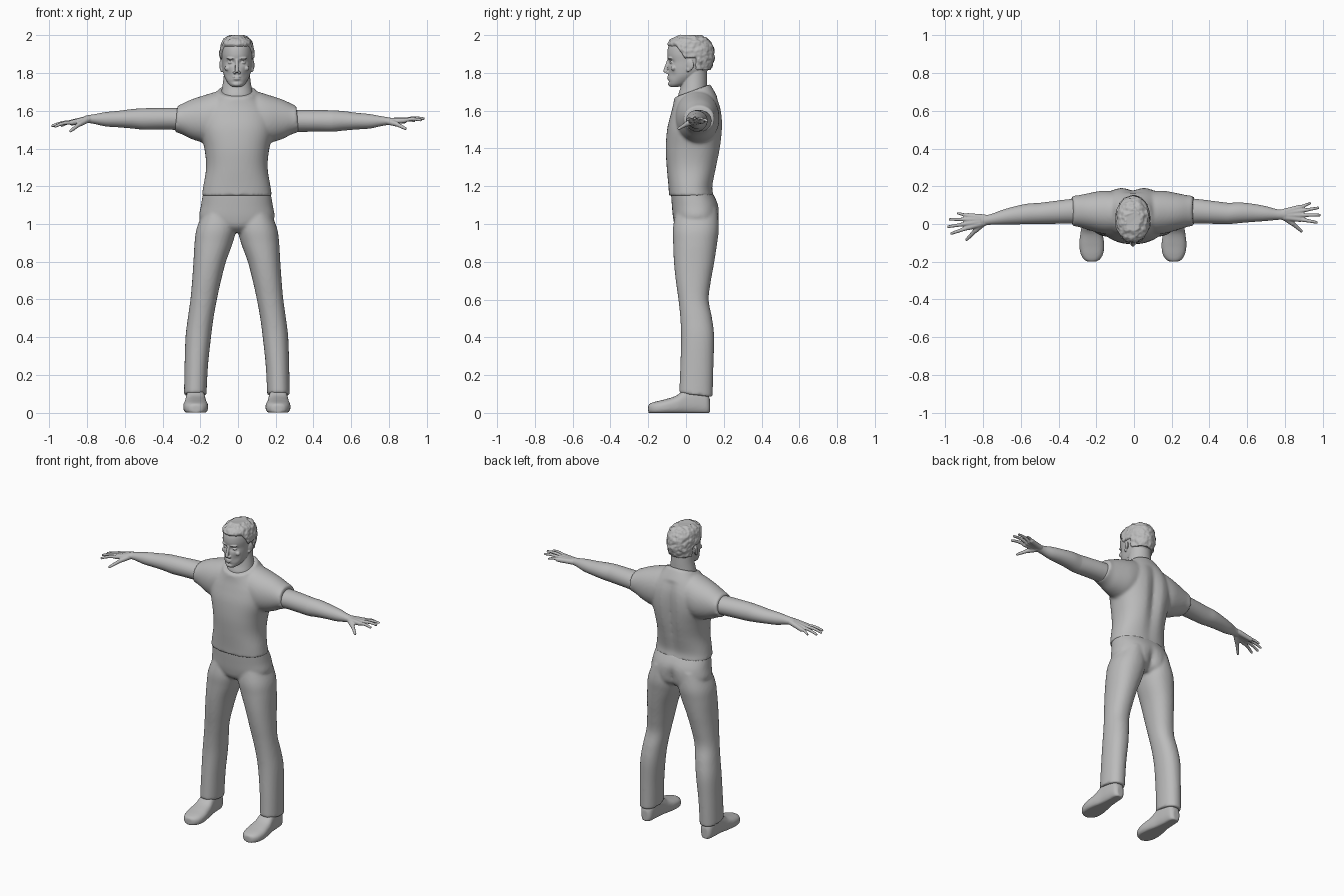
import bpy, bmesh, math
from mathutils import Vector, Matrix, noise

if bpy.data.objects.get("Cube"):
    bpy.data.objects.remove(bpy.data.objects["Cube"], do_unlink=True)

grey = bpy.data.materials.new("plain_grey")
grey.use_nodes = True
grey.diffuse_color = (0.5, 0.5, 0.5, 1)
shader = next(n for n in grey.node_tree.nodes if n.type == 'BSDF_PRINCIPLED')
shader.inputs["Base Color"].default_value = (0.5, 0.5, 0.5, 1)

CENTRE = -0.006  # body midline


def spline(rows, steps):
    """Catmull-Rom interpolation through rows of numbers."""
    out = []
    for i in range(len(rows) - 1):
        p = [rows[max(0, min(len(rows) - 1, i + k))] for k in (-1, 0, 1, 2)]
        for s in range(steps):
            t = s / steps
            out.append([b + t * ((c - a) + t * ((2 * a - 5 * b + 4 * c - d) + t * (3 * b - a - 3 * c + d))) / 2
                        for a, b, c, d in zip(*p)])
    return out + [rows[-1]]


def loft(bm, axis, rows, power=2.0, flip=1, n=48, steps=6):
    """Closed skin along an axis; row = position, low/high, low/high, tilt."""
    rows = [(list(r) + [0])[:6] for r in rows]
    others = [k for k in range(3) if k != axis]
    rings, made = [], []
    for t, a0, a1, b0, b1, tilt in spline(rows, steps):
        ring = []
        for i in range(n):
            c, s = math.cos(math.tau * i / n), math.sin(math.tau * i / n)
            c = math.copysign(abs(c) ** (2 / power), c)
            s = math.copysign(abs(s) ** (2 / power), s)
            p = Vector()
            p[others[0]] = (a0 + a1) / 2 + c * (a1 - a0) / 2
            p[others[1]] = (b0 + b1) / 2 + s * (b1 - b0) / 2
            p[axis] = t + tilt * s * (b1 - b0) / 2
            p.x *= flip
            ring.append(bm.verts.new(p))
        rings.append(ring)
        made += ring
    for a, b in zip(rings, rings[1:]):
        for i in range(n):
            bm.faces.new((a[i], a[(i + 1) % n], b[(i + 1) % n], b[i]))
    bm.faces.new(rings[0])
    bm.faces.new(rings[-1])
    return made


def even(rows):
    """Rows of height, half width, front, back to symmetric loft rows."""
    return [(r[0], -r[1], r[1], *r[2:]) for r in rows]


def blob(bm, loc, size, turn=0.0):
    m = Matrix.Translation(loc) @ Matrix.Rotation(turn, 4, 'Z') @ Matrix.Diagonal((*size, 1))
    bmesh.ops.create_icosphere(bm, subdivisions=2, radius=1, matrix=m)


def finger(bm, a, b, ra, rb, arch=0.0):
    for i in range(13):
        t = i / 12
        r = ra + (rb - ra) * t
        blob(bm, a.lerp(b, t) + Vector((0, 0, arch * math.sin(math.pi * t))), (r, r, r))


def finish(bm, name, voxel, passes, x=0.0):
    """Fuse overlapping pieces into one smooth skin."""
    bmesh.ops.recalc_face_normals(bm, faces=bm.faces)
    mesh = bpy.data.meshes.new(name)
    bm.to_mesh(mesh)
    bm.free()
    mesh.materials.append(grey)
    obj = bpy.data.objects.new(name, mesh)
    bpy.context.collection.objects.link(obj)
    obj.location.x = x
    fuse = obj.modifiers.new("fuse", 'REMESH')
    fuse.mode = 'VOXEL'
    fuse.voxel_size = voxel
    fuse.use_smooth_shade = True
    soft = obj.modifiers.new("soften", 'SMOOTH')
    soft.factor = 0.5
    soft.iterations = passes


def bump(v, x, z, w, h):
    return math.exp(-((v.co.x - x) / w) ** 2 - ((v.co.z - z) / h) ** 2)


# Shirt: torso with spine groove, and two sleeves
bm = bmesh.new()
torso = loft(bm, 2, even([
    (1.15, .186, -.09, .148), (1.2, .178, -.093, .143), (1.3, .163, -.102, .165),
    (1.4, .172, -.107, .186), (1.5, .195, -.1, .196), (1.58, .19, -.083, .192, .05),
    (1.64, .155, -.07, .172, .15), (1.69, .11, -.064, .138, .33), (1.705, .1, -.062, .126, .37)]), 2.3)
for v in torso:
    if v.co.y > 0.05 and v.co.z < 1.66:
        v.co.y -= 0.024 * bump(v, 0, 1.45, .035, .22)
for s in (1, -1):
    loft(bm, 0, [(.06, -.05, .17, 1.42, 1.7), (.11, -.055, .175, 1.43, 1.7), (.17, -.05, .175, 1.43, 1.683),
                 (.24, -.03, .162, 1.45, 1.66), (.29, -.015, .152, 1.475, 1.637),
                 (.322, -.01, .15, 1.488, 1.626, -.1)], 2.1, s)
finish(bm, "shirt", 0.009, 5, CENTRE)

# Trousers: seat plus two straight legs
bm = bmesh.new()
seat = loft(bm, 2, even([
    (.955, .08, -.02, .13), (.985, .15, -.055, .165), (1.03, .198, -.068, .176),
    (1.1, .19, -.075, .172), (1.17, .178, -.08, .138)]), 2.3)
for s in (1, -1):
    seat += loft(bm, 2, [
        (1.08, .02, .17, -.05, .165), (.98, .004, .212, -.069, .174), (.9, .022, .224, -.068, .165),
        (.8, .058, .23, -.064, .15), (.7, .084, .237, -.054, .132), (.6, .106, .246, -.04, .12),
        (.5, .124, .26, -.03, .138), (.4, .137, .272, -.026, .149), (.25, .153, .277, -.03, .145),
        (.094, .161, .28, -.036, .141, -.12)], 2.2, s)
for v in seat:
    if v.co.y > 0.06:
        v.co.y -= 0.025 * bump(v, 0, 1.01, .03, .07)
finish(bm, "trousers", 0.009, 4, CENTRE)

# Shoes, flat underneath
for s, name in ((1, "left_shoe"), (-1, "right_shoe")):
    bm = bmesh.new()
    shoe = loft(bm, 1, [
        (-.2, .2, .235, 0, .04), (-.19, .178, .257, -.005, .05), (-.16, .158, .276, -.01, .06),
        (-.11, .152, .284, -.01, .072), (-.05, .16, .278, -.01, .092), (0, .168, .27, -.01, .13),
        (.06, .174, .265, -.01, .14), (.11, .182, .257, -.01, .11), (.127, .2, .24, 0, .07)], 2.6, s)
    for v in shoe:
        v.co.z = max(v.co.z, 0)
    finish(bm, name, 0.006, 3, CENTRE)

# Arms with hands; each wrist has its own slight turn
for s, name, yaw, pitch in ((1, "left_arm", .03, .06), (-1, "right_arm", -.14, -.2)):
    bm = bmesh.new()
    arm = loft(bm, 0, [
        (.26, .0, .14, 1.495, 1.615), (.34, .003, .132, 1.499, 1.616), (.42, .001, .122, 1.5, 1.615),
        (.5, -.001, .112, 1.5, 1.613), (.56, -.001, .108, 1.506, 1.609), (.63, -.002, .094, 1.512, 1.6),
        (.7, -.004, .074, 1.517, 1.593), (.76, -.004, .052, 1.53, 1.582), (.81, -.008, .044, 1.538, 1.574)], 2, s)
    for v in arm:
        if s > 0:
            v.co += Vector((0, max(0, v.co.x - .5) * .1, -.011))
    wrist = Vector((.795, .05, 1.545)) if s > 0 else Vector((.795, .02, 1.556))

    def place(x, y, z=0.0):
        p = wrist + Vector((x, y + yaw * x, z + pitch * x))
        p.x *= s
        return p
    for root, knuckle, tip, width, drop in (
            (.014, .036, (.138, .056), .0085, -.008), (.006, .016, (.18, .03), .0095, 0),
            (-.004, -.006, (.188, -.008), .0098, .002), (-.014, -.028, (.172, -.046), .0098, -.004)):
        base = place(.085, knuckle, drop / 2)
        finger(bm, place(0, root), base, .018, .0145)
        finger(bm, base, place(*tip, drop), width + .002, width - .0015, .006)
    thumb = place(.045, -.048, -.018)
    finger(bm, place(0, -.012, -.002), thumb, .018, .014)
    finger(bm, thumb, place(.092, -.09, -.045), .0125, .0085)
    finish(bm, name, 0.004, 3)

# Head: neck, skull and jaw
bm = bmesh.new()
loft(bm, 2, even([(1.62, .1, -.045, .125), (1.68, .086, -.042, .118), (1.72, .079, -.03, .113),
                  (1.77, .071, -.022, .112), (1.84, .065, -.01, .11)]), 2)
skull_rows = even([
    (1.726, .024, -.084, -.04), (1.742, .044, -.092, .01), (1.78, .066, -.094, .07),
    (1.82, .076, -.095, .122), (1.86, .08, -.094, .138), (1.9, .083, -.099, .14),
    (1.94, .079, -.093, .134), (1.97, .064, -.07, .11), (1.987, .035, -.03, .07)])
skull = loft(bm, 2, skull_rows, 2.15, n=96, steps=8)
for v in skull:
    if v.co.y < 0:
        for side in (1, -1):
            v.co.y += .013 * bump(v, side * .033, 1.856, .02, .013)
            v.co.y += .008 * bump(v, side * .048, 1.79, .018, .024)
        v.co.y += .004 * bump(v, 0, 1.753, .03, .007)

# Face: eyes, brows, cheeks, nostrils and ears in pairs
for s in (1, -1):
    blob(bm, (s * .032, -.073, 1.855), (.016, .014, .0085))
    blob(bm, (s * .033, -.086, 1.877), (.024, .01, .006), s * .35)
    blob(bm, (s * .05, -.066, 1.825), (.016, .014, .014))
    blob(bm, (s * .012, -.099, 1.803), (.009, .011, .008))
    blob(bm, (s * .083, .022, 1.842), (.008, .022, .03), s * -.35)
    blob(bm, (s * .081, .012, 1.818), (.007, .011, .014), s * -.3)
# Nose, lips and chin on the midline
finger(bm, Vector((0, -.092, 1.868)), Vector((0, -.11, 1.811)), .0085, .0105)
blob(bm, (0, -.089, 1.779), (.024, .012, .005))
blob(bm, (0, -.089, 1.768), (.021, .012, .006))
blob(bm, (0, -.083, 1.741), (.024, .013, .013))
finish(bm, "head", 0.0036, 2, CENTRE)

# Hair: tousled cap that sinks into the skull below the hairline
bm = bmesh.new()
heart = Vector((0, .02, 1.88))
for v in loft(bm, 2, skull_rows[3:], 2.2, n=96, steps=12):
    ramp = max(0, min(1, (v.co.y + .05) / .1))
    line = 1.935 - .145 * ramp
    if abs(v.co.x) > .06 and 0 < v.co.y < .05:
        line = max(line, 1.872)
    cover = max(0, min(1, (v.co.z - line) / .01))
    curl = noise.noise(v.co * 55) * .007 + noise.noise(v.co * 110) * .003
    out = (v.co - heart).normalized()
    v.co += out * ((.009 + curl) * cover - .014 * (1 - cover))
    v.co.z += .004 * cover * max(0, out.z)
finish(bm, "hair", 0.004, 1, CENTRE)
